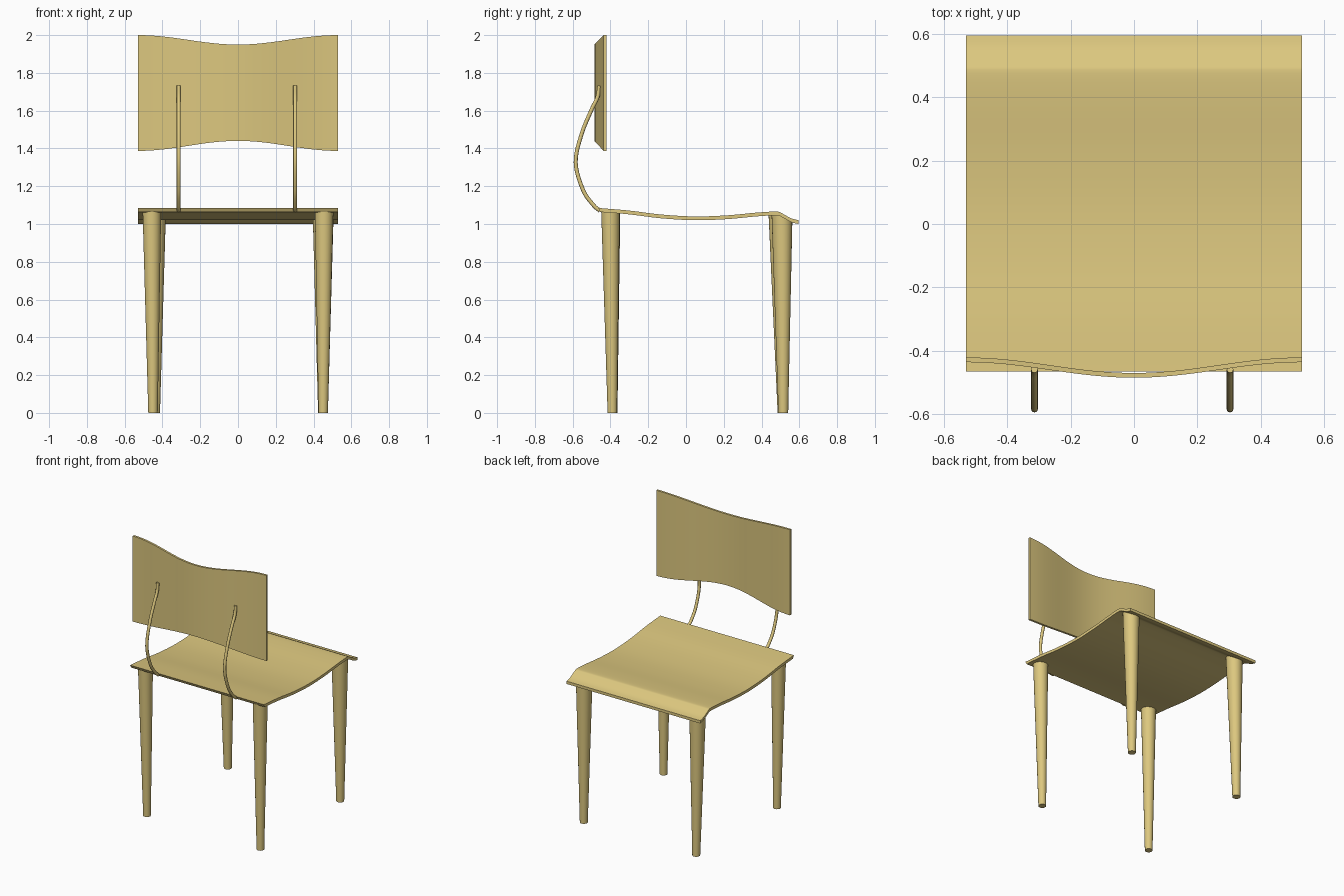
import bpy, bmesh, math
from mathutils import Vector

if "Cube" in bpy.data.objects:
    bpy.data.objects.remove(bpy.data.objects["Cube"])

wood = bpy.data.materials.new("tan_wood")
wood.diffuse_color = (0.72, 0.575, 0.212, 1)
wood.use_nodes = True
wood.node_tree.nodes["Principled BSDF"].inputs["Base Color"].default_value = wood.diffuse_color


def finish(bm, name, angle=35):
    bmesh.ops.recalc_face_normals(bm, faces=bm.faces)
    me = bpy.data.meshes.new(name)
    bm.to_mesh(me)
    bm.free()
    me.materials.append(wood)
    ob = bpy.data.objects.new(name, me)
    bpy.context.collection.objects.link(ob)
    bpy.ops.object.select_all(action='DESELECT')
    ob.select_set(True)
    bpy.context.view_layer.objects.active = ob
    bpy.ops.object.shade_smooth_by_angle(angle=math.radians(angle))
    return ob


def loft(rings, name, angle=35):
    """Bridge equal closed rings and cap both ends."""
    bm = bmesh.new()
    vs = [[bm.verts.new(p) for p in r] for r in rings]
    n = len(rings[0])
    for a, b in zip(vs, vs[1:]):
        for i in range(n):
            j = (i + 1) % n
            bm.faces.new((a[i], a[j], b[j], b[i]))
    bm.faces.new(vs[0][::-1])
    bm.faces.new(vs[-1])
    return finish(bm, name, angle)


def smooth_path(pts, steps=6):
    """Catmull-Rom curve through (y, z) points."""
    p = [Vector(q) for q in pts]
    p = [2 * p[0] - p[1]] + p + [2 * p[-1] - p[-2]]
    out = []
    for i in range(1, len(p) - 2):
        a, b, c, d = p[i - 1:i + 3]
        for k in range(steps):
            t = k / steps
            out.append(0.5 * (2 * b + (c - a) * t + (2 * a - 5 * b + 4 * c - d) * t * t
                              + (3 * b - a - 3 * c + d) * t ** 3))
    return out + [p[-2]]


# seat: wavy sheet with a rolled front lip
seat_top = smooth_path([(-0.465, 1.085), (-0.3, 1.071), (-0.13, 1.05), (0.05, 1.04),
                        (0.22, 1.046), (0.37, 1.06), (0.475, 1.066), (0.505, 1.058),
                        (0.555, 1.031), (0.595, 1.02)], 4)
W = 0.53
rings = []
for i, p in enumerate(seat_top):
    q = p - Vector((0, 0.02))
    if i == 0:
        q = p + Vector((0.012, -0.022))
    rings.append([(-W, p.x, p.y), (W, p.x, p.y), (W, q.x, q.y), (-W, q.x, q.y)])
loft(rings, "seat")


def seat_z(y):
    for a, b in zip(seat_top, seat_top[1:]):
        if a.x <= y <= b.x:
            return a.y + (b.y - a.y) * (y - a.x) / (b.x - a.x)
    return 1.02


# backrest: curved panel, narrower in height at the middle
rings = []
N = 32
for i in range(N + 1):
    t = -1 + 2 * i / N
    f = 0.5 * (1 + math.cos(math.pi * t))
    x, y = W * t, -0.421 - 0.049 * f
    lo, hi = 1.387 + 0.053 * f, 2.0 - 0.05 * f
    rings.append([(x, y, lo), (x, y, hi), (x, y - 0.015, hi), (x, y - 0.015, lo)])
loft(rings, "backrest")

# bent rods joining seat and backrest
path = smooth_path([(-0.455, 1.07), (-0.49, 1.1), (-0.545, 1.18), (-0.584, 1.325),
                    (-0.553, 1.475), (-0.5, 1.605), (-0.469, 1.67), (-0.459, 1.732)], 6)
for side, x0 in (("left", -0.314), ("right", 0.303)):
    rings = []
    for i, p in enumerate(path):
        d = (path[min(i + 1, len(path) - 1)] - path[max(i - 1, 0)]).normalized()
        ring = []
        for k in range(12):
            a = 2 * math.pi * k / 12
            s = 0.0105 * math.sin(a)
            ring.append((x0 + 0.0105 * math.cos(a), p.x - d.y * s, p.y + d.x * s))
        rings.append(ring)
    loft(rings, side + "_back_rod", 50)


# tapered legs, tops trimmed to the seat underside
def leg(name, top, bottom, r_top, r_bot, sides=24):
    rings = []
    for (cx, cy), r, is_top in ((bottom, r_bot, False), (top, r_top, True)):
        ring = []
        for k in range(sides):
            a = 2 * math.pi * k / sides
            x, y = cx + r * math.cos(a), cy + r * math.sin(a)
            ring.append((x, y, seat_z(y) - 0.012 if is_top else 0.0))
        rings.append(ring)
    loft(rings, name)


leg("left_rear_leg", (-0.456, -0.397), (-0.45, -0.388), 0.049, 0.025)
leg("right_rear_leg", (0.456, -0.4), (0.451, -0.39), 0.049, 0.025)
leg("left_front_leg", (-0.437, 0.492), (-0.439, 0.511), 0.055, 0.026)
leg("right_front_leg", (0.451, 0.508), (0.45, 0.515), 0.055, 0.026)
